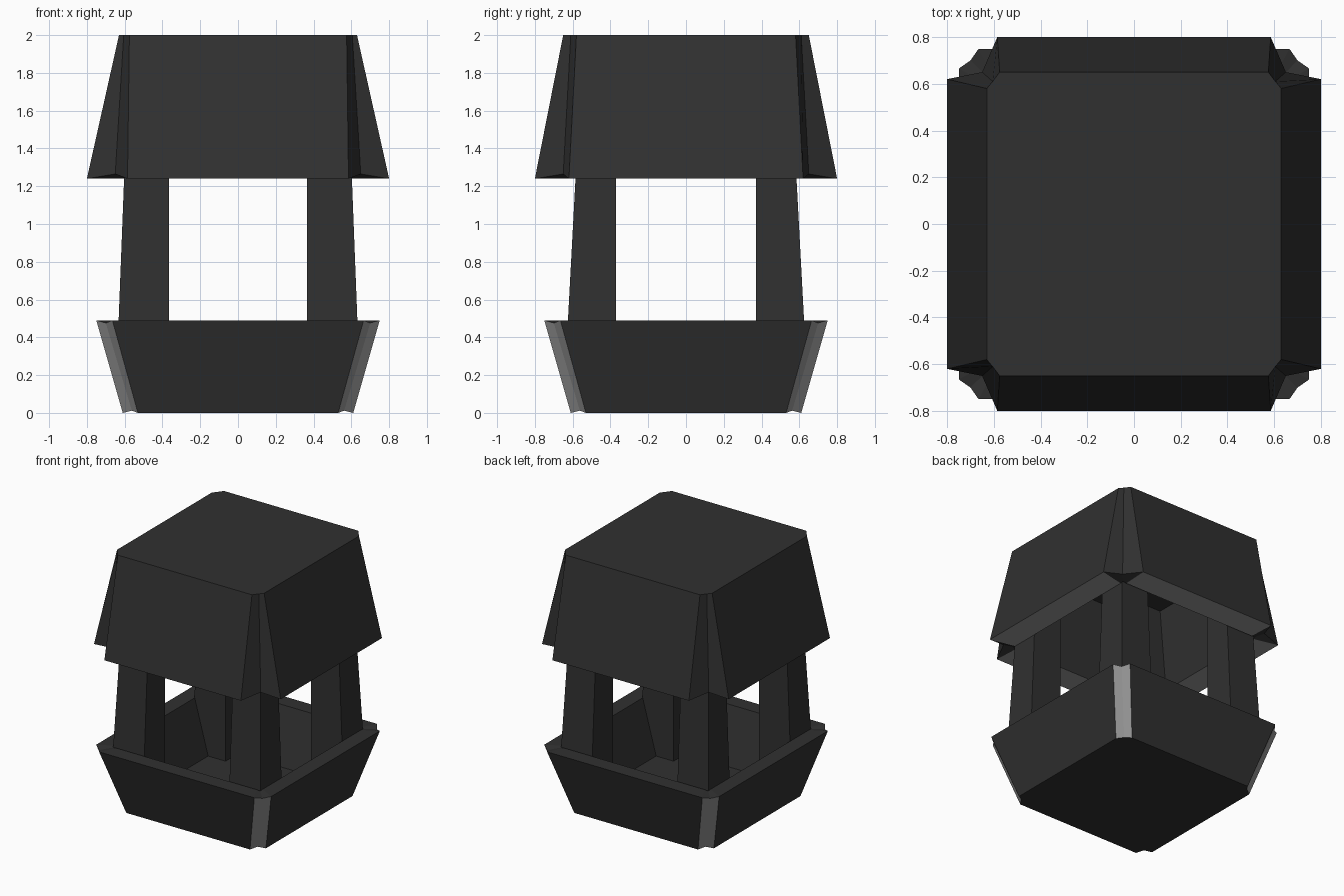
import bpy, bmesh

if "Cube" in bpy.data.objects:
    bpy.data.objects.remove(bpy.data.objects["Cube"])


def material(name, v):
    m = bpy.data.materials.new(name)
    m.diffuse_color = (v, v, v, 1)
    m.use_nodes = True
    m.node_tree.nodes["Principled BSDF"].inputs["Base Color"].default_value = m.diffuse_color
    return m


DARK = material("dark charcoal", 0.03)
GREY = material("mid grey", 0.31)


def ring(a, b, c):
    """12-point loop: a, b, c are the three corner points in the +x +y quadrant
    (a near the y side, b the notch, c near the x side), mirrored to all corners."""
    out = []
    for sx, sy in ((1, 1), (1, -1), (-1, -1), (-1, 1)):
        pts = [(sx * x, sy * y, z) for x, y, z in (a, b, c)]
        out += pts if sx * sy > 0 else pts[::-1]
    return out


def loft(name, rings, grey=None):
    """Skin a stack of loops and cap both ends; grey(band, side) picks grey faces."""
    bm = bmesh.new()
    loops = [[bm.verts.new(p) for p in r] for r in rings]
    n = len(loops[0])
    for k in range(len(loops) - 1):
        for i in range(n):
            j = (i + 1) % n
            f = bm.faces.new((loops[k][i], loops[k][j], loops[k + 1][j], loops[k + 1][i]))
            if grey and grey(k, i):
                f.material_index = 1
    bm.faces.new(loops[0])
    bm.faces.new(loops[-1])
    bmesh.ops.recalc_face_normals(bm, faces=bm.faces[:])
    me = bpy.data.meshes.new(name)
    bm.to_mesh(me)
    bm.free()
    me.materials.append(DARK)
    me.materials.append(GREY)
    ob = bpy.data.objects.new(name, me)
    bpy.context.collection.objects.link(ob)
    return ob


def is_corner(i):
    return i % 3 != 2


# Base tub: flared outer wall with grey notched corners, hollow inside
loft("base_tub", [
    ring((.53, .61, 0), (.562, .562, .012), (.61, .53, 0)),
    ring((.665, .75, .49), (.70, .70, .476), (.75, .665, .49)),
    ring((.60, .63, .49), (.63, .63, .487), (.63, .60, .49)),
    ring((.49, .515, .07), (.515, .515, .07), (.515, .49, .07)),
], grey=lambda k, i: k == 0 and is_corner(i))

# Roof: tapered hood with notched corners, hollow, grey underside rim
loft("roof", [
    ring((.575, .65, 2), (.605, .61, 2), (.63, .58, 2)),
    ring((.585, .80, 1.24), (.65, .65, 1.265), (.80, .62, 1.24)),
    ring((.575, .60, 1.24), (.605, .60, 1.245), (.605, .575, 1.24)),
    ring((.53, .55, 1.86), (.55, .55, 1.86), (.55, .53, 1.86)),
], grey=lambda k, i: k == 1 and not is_corner(i))

# Four corner posts, tapering upward, standing on the tub floor
for yname, sy in (("front", -1), ("back", 1)):
    for xname, sx in (("left", -1), ("right", 1)):
        rings = []
        for z, ox, oy in ((.07, .515, .515), (.49, .632, .625), (1.24, .603, .585), (1.86, .55, .55)):
            sq = ((.365, .37), (ox, .37), (ox, oy), (.365, oy))
            rings.append([(sx * x, sy * y, z) for x, y in sq])
        loft(f"{yname}_{xname}_post", rings)
